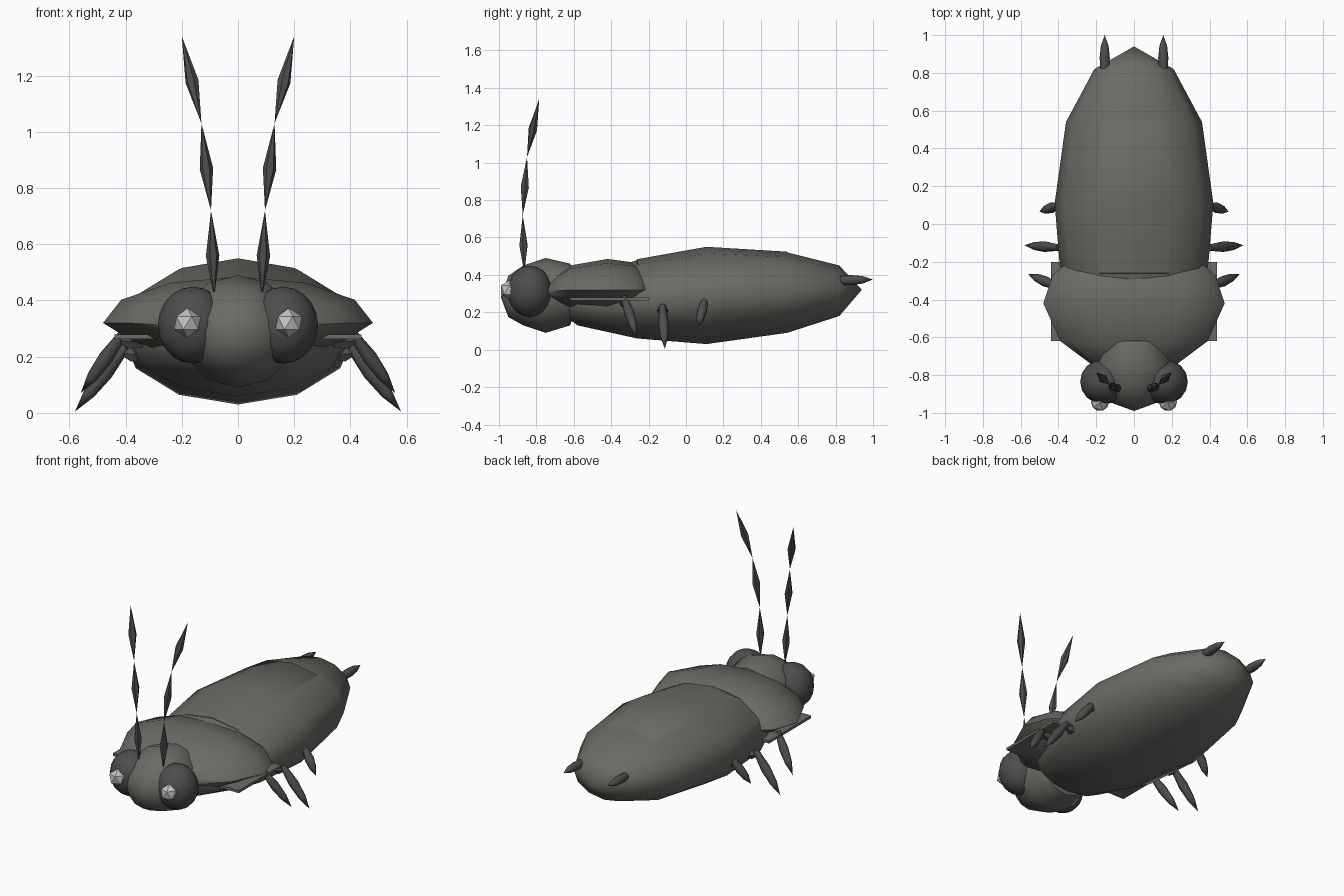
import bpy, bmesh, math
from mathutils import Vector, Matrix

if "Cube" in bpy.data.objects:
    bpy.data.objects.remove(bpy.data.objects["Cube"])


def material(name, rgb):
    m = bpy.data.materials.new(name)
    m.diffuse_color = (*rgb, 1)
    m.use_nodes = True
    m.node_tree.nodes["Principled BSDF"].inputs["Base Color"].default_value = m.diffuse_color
    return m


SHELL = material("shell grey", (0.145, 0.145, 0.132))
DARK = material("dark grey", (0.075, 0.075, 0.075))
PALE = material("pale grey", (0.55, 0.55, 0.55))


def finish(name, bm, mat, smooth=True):
    bmesh.ops.recalc_face_normals(bm, faces=bm.faces[:])
    mesh = bpy.data.meshes.new(name)
    bm.to_mesh(mesh)
    bm.free()
    mesh.materials.append(mat)
    obj = bpy.data.objects.new(name, mesh)
    bpy.context.collection.objects.link(obj)
    if smooth:
        bpy.ops.object.select_all(action='DESELECT')
        obj.select_set(True)
        bpy.context.view_layer.objects.active = obj
        bpy.ops.object.shade_smooth_by_angle(angle=math.radians(50))
    return obj


def loft(name, start, rings, end, mat, tuck=1.0, under=1.0, sides=12):
    """Elliptical rings (y, half width, centre z, half height) between two
    pole points (y, z); tuck and under shrink the lower half."""
    bm = bmesh.new()
    loops = []
    for y, w, zc, h in rings:
        loop = []
        for i in range(sides):
            a = 2 * math.pi * i / sides
            low = math.cos(a) < -0.01
            loop.append(bm.verts.new((w * math.sin(a) * (tuck if low else 1), y,
                                      zc + h * math.cos(a) * (under if low else 1))))
        loops.append(loop)
    for a, b in zip(loops, loops[1:]):
        for i in range(sides):
            j = (i + 1) % sides
            bm.faces.new((a[i], a[j], b[j], b[i]))
    for (y, z), loop in ((start, loops[0]), (end, loops[-1])):
        pole = bm.verts.new((0, y, z))
        for i in range(sides):
            bm.faces.new((pole, loop[i], loop[(i + 1) % sides]))
    return finish(name, bm, mat)


def spindle(bm, p, q, radius, belly=0.5, sides=6):
    """Pointed spike from p to q, widest at the belly fraction."""
    p, q = Vector(p), Vector(q)
    rot = (q - p).to_track_quat('Z', 'Y')
    mid = p.lerp(q, belly)
    ring = [bm.verts.new(mid + rot @ Vector((radius * math.cos(2 * math.pi * i / sides),
                                             radius * math.sin(2 * math.pi * i / sides), 0)))
            for i in range(sides)]
    for tip in (bm.verts.new(p), bm.verts.new(q)):
        for i in range(sides):
            bm.faces.new((tip, ring[i], ring[(i + 1) % sides]))


def limb(name, p, q, r0, r1, mat):
    """Leg segment: rounded near p, fullest partway, pointed at q."""
    bm = bmesh.new()
    p, q = Vector(p), Vector(q)
    rot = (q - p).to_track_quat('Z', 'Y')
    loops = []
    for t, r in ((0, r0), (0.4, r1), (0.72, r1 * 0.75)):
        c = p.lerp(q, t)
        loops.append([bm.verts.new(c + rot @ Vector((r * math.cos(i * math.pi / 4),
                                                     r * math.sin(i * math.pi / 4), 0)))
                      for i in range(8)])
    tip = bm.verts.new(q)
    bm.faces.new(loops[0])
    for i in range(8):
        j = (i + 1) % 8
        for a, b in zip(loops, loops[1:]):
            bm.faces.new((a[i], a[j], b[j], b[i]))
        bm.faces.new((loops[-1][i], loops[-1][j], tip))
    return finish(name, bm, mat)


# Abdomen and the wing cover lying on it
abdomen = [(-0.58, 0.25, 0.25, 0.12), (-0.26, 0.39, 0.27, 0.21), (0.11, 0.42, 0.288, 0.258),
           (0.54, 0.36, 0.305, 0.215), (0.82, 0.21, 0.315, 0.135)]
loft("abdomen", (-0.70, 0.22), abdomen, (0.94, 0.32), SHELL)
cover = [(y, w - 0.018, z + 0.003, h + 0.001) for y, w, z, h in abdomen[1:4]]
loft("wing_cover", (-0.32, 0.30), cover, (0.76, 0.32), SHELL)

# Thorax shield with a tucked underside, and thin side flanges
loft("thorax", (-0.78, 0.30),
     [(-0.74, 0.23, 0.31, 0.06), (-0.62, 0.39, 0.32, 0.13), (-0.42, 0.48, 0.32, 0.165),
      (-0.27, 0.43, 0.32, 0.145), (-0.20, 0.35, 0.32, 0.09)],
     (-0.20, 0.31), SHELL, tuck=0.9, under=0.8)
bm = bmesh.new()
bmesh.ops.create_cube(bm, size=1, matrix=Matrix.Translation((0, -0.41, 0.27))
                      @ Matrix.Diagonal((0.88, 0.42, 0.016, 1)))
finish("thorax_flange", bm, SHELL, smooth=False)

# Head
loft("head", (-0.99, 0.28),
     [(-0.95, 0.11, 0.285, 0.11), (-0.87, 0.18, 0.29, 0.16), (-0.75, 0.21, 0.29, 0.20),
      (-0.62, 0.17, 0.295, 0.165)],
     (-0.56, 0.30), SHELL)

for side, s in (("right", 1), ("left", -1)):
    # Eye and its faceted glint
    bm = bmesh.new()
    bmesh.ops.create_uvsphere(bm, u_segments=16, v_segments=10, radius=1,
                              matrix=Matrix.Translation((s * 0.16, -0.835, 0.312))
                              @ Matrix.Diagonal((0.125, 0.12, 0.137, 1)))
    finish(side + "_eye", bm, DARK)
    bm = bmesh.new()
    bmesh.ops.create_icosphere(bm, subdivisions=1, radius=0.053,
                               matrix=Matrix.Translation((s * 0.18, -0.943, 0.32)))
    finish(side + "_pupil", bm, PALE, smooth=False)

    # Three-jointed antenna
    bm = bmesh.new()
    joints = [(0.085, -0.865, 0.41), (0.096, -0.873, 0.72), (0.13, -0.85, 1.03), (0.20, -0.785, 1.34)]
    for p, q in zip(joints, joints[1:]):
        spindle(bm, (s * p[0], *p[1:]), (s * q[0], *q[1:]), 0.024, 0.48)
    finish(side + "_antenna", bm, DARK)

    # Legs: a short hip and a pointed shin
    for name, hip, tip in (("front", (0.41, -0.33, 0.28), (0.56, -0.265, 0.07)),
                           ("middle", (0.40, -0.125, 0.235), (0.58, -0.113, 0.005)),
                           ("rear", (0.395, 0.10, 0.265), (0.50, 0.065, 0.125))):
        limb(f"{side}_{name}_leg", (s * hip[0], *hip[1:]), (s * tip[0], *tip[1:]),
             0.017, 0.028, DARK)
        bm = bmesh.new()
        spindle(bm, (s * 0.26, hip[1], hip[2] - 0.04), (s * (hip[0] + 0.03), hip[1], hip[2] - 0.02),
                0.03, 0.7)
        finish(f"{side}_{name}_hip", bm, DARK)

    # Tail spike
    limb(side + "_tail_spike", (s * 0.155, 0.80, 0.37), (s * 0.155, 1.0, 0.375), 0.022, 0.027, DARK)
